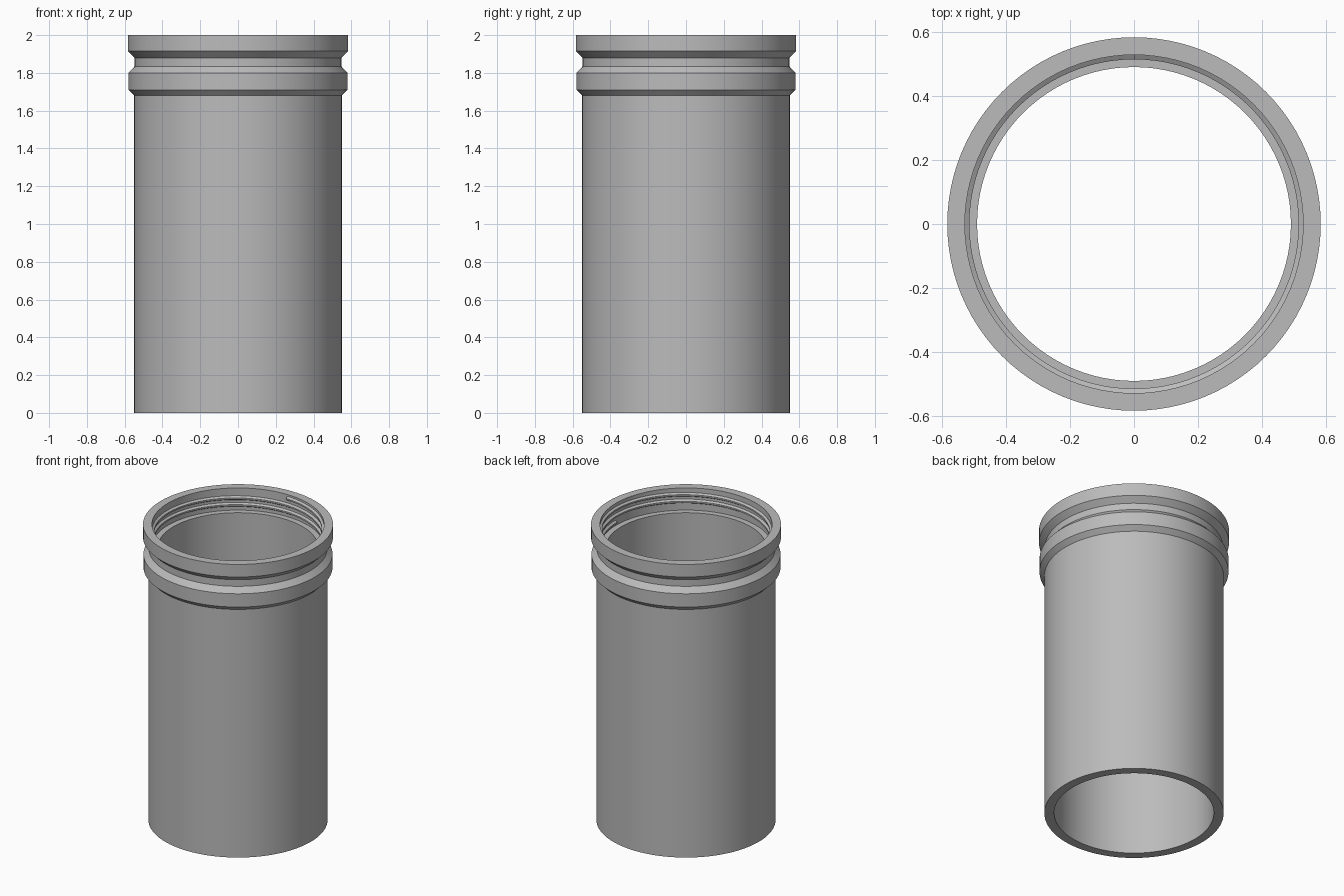
import bpy, bmesh, math

if "Cube" in bpy.data.objects:
    bpy.data.objects.remove(bpy.data.objects["Cube"])

SEGMENTS = 96

grey = bpy.data.materials.new("mid grey")
grey.use_nodes = True
colour = (0.5, 0.5, 0.5, 1)
grey.diffuse_color = colour
grey.node_tree.nodes["Principled BSDF"].inputs["Base Color"].default_value = colour


def sweep(name, profile, steps, rise=0.0, closed=True):
    """Sweep a closed (radius, z) profile round z, with an optional rise per turn."""
    bm = bmesh.new()
    rings = []
    for i in range(steps if closed else steps + 1):
        a = 2 * math.pi * i / SEGMENTS
        lift = rise * i / SEGMENTS
        rings.append([bm.verts.new((r * math.cos(a), r * math.sin(a), z + lift))
                      for r, z in profile])
    n = len(profile)
    for i in range(steps):
        a, b = rings[i], rings[(i + 1) % len(rings)]
        for j in range(n):
            k = (j + 1) % n
            bm.faces.new((a[j], b[j], b[k], a[k]))
    if not closed:
        bm.faces.new(rings[0])
        bm.faces.new(rings[-1])
    bmesh.ops.recalc_face_normals(bm, faces=bm.faces)
    mesh = bpy.data.meshes.new(name)
    bm.to_mesh(mesh)
    bm.free()
    mesh.materials.append(grey)
    obj = bpy.data.objects.new(name, mesh)
    bpy.context.collection.objects.link(obj)
    bpy.ops.object.select_all(action='DESELECT')
    obj.select_set(True)
    bpy.context.view_layer.objects.active = obj
    bpy.ops.object.shade_smooth_by_angle(angle=math.radians(25))
    return obj


# Tube wall: outside with two collars and a neck, then the threaded socket and bore
sweep("tube_body", [
    (0.55, 0), (0.55, 1.68), (0.58, 1.71), (0.58, 1.80),
    (0.547, 1.835), (0.547, 1.88), (0.583, 1.915), (0.583, 2.0),
    (0.528, 2.0), (0.528, 1.85), (0.49, 1.85), (0.49, 0),
], SEGMENTS)

# Internal screw thread
sweep("inner_thread", [
    (0.53, 1.858), (0.514, 1.868), (0.514, 1.878), (0.53, 1.888),
], int(SEGMENTS * 2.25), rise=0.045, closed=False)
